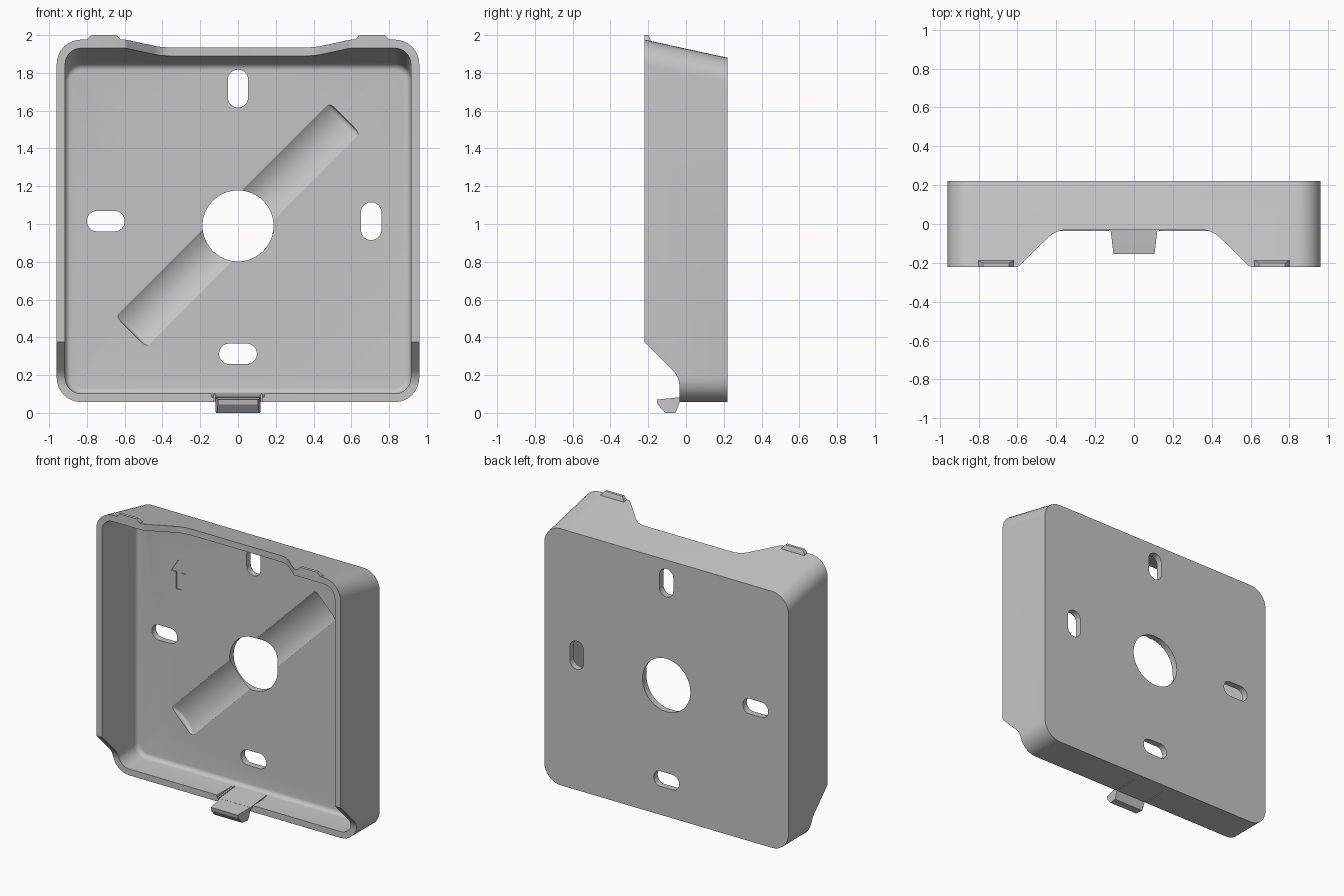
import bpy, bmesh, math
from mathutils import Vector

if "Cube" in bpy.data.objects:
    bpy.data.objects.remove(bpy.data.objects["Cube"])

grey = bpy.data.materials.new("light grey plastic")
grey.use_nodes = True
colour = (0.56, 0.56, 0.56, 1)
grey.diffuse_color = colour
grey.node_tree.nodes["Principled BSDF"].inputs["Base Color"].default_value = colour


def fillet(pts, radii, n=8):
    """Round the corners of a 2D polygon; a zero radius keeps the corner."""
    out = []
    for i, (p, r) in enumerate(zip(pts, radii)):
        p = Vector(p)
        if r == 0:
            out.append(p)
            continue
        u = (Vector(pts[i - 1]) - p).normalized()
        v = (Vector(pts[(i + 1) % len(pts)]) - p).normalized()
        half = u.angle(v) / 2
        centre = p + (u + v).normalized() * r / math.sin(half)
        t = r / math.tan(half)
        a, b = p + u * t - centre, p + v * t - centre
        start = math.atan2(a.y, a.x)
        sweep = math.remainder(math.atan2(b.y, b.x) - start, math.tau)
        for k in range(n + 1):
            angle = start + sweep * k / n
            out.append(centre + r * Vector((math.cos(angle), math.sin(angle))))
    return out


def rect(cx, cz, hx, hz, r):
    return fillet([(cx - hx, cz - hz), (cx + hx, cz - hz),
                   (cx + hx, cz + hz), (cx - hx, cz + hz)], [r] * 4)


def loft(name, rings):
    """Skin a list of equal rings of 3D points and cap both ends."""
    bm = bmesh.new()
    rows = [[bm.verts.new(p) for p in ring] for ring in rings]
    n = len(rows[0])
    for a, b in zip(rows, rows[1:]):
        for i in range(n):
            j = (i + 1) % n
            bm.faces.new((a[i], a[j], b[j], b[i]))
    bm.faces.new(rows[0])
    bm.faces.new(rows[-1])
    bmesh.ops.recalc_face_normals(bm, faces=bm.faces)
    mesh = bpy.data.meshes.new(name)
    bm.to_mesh(mesh)
    bm.free()
    mesh.materials.append(grey)
    ob = bpy.data.objects.new(name, mesh)
    bpy.context.collection.objects.link(ob)
    return ob


def prism(name, pts, axis, a, b):
    """Extrude a 2D outline along one axis from a to b."""
    def place(p, t):
        q = list(p)
        q.insert(axis, t)
        return q
    return loft(name, [[place(p, t) for p in pts] for t in (a, b)])


def activate(ob):
    bpy.ops.object.select_all(action='DESELECT')
    ob.select_set(True)
    bpy.context.view_layer.objects.active = ob


def cut(ob, cutter):
    mod = ob.modifiers.new("cut", 'BOOLEAN')
    mod.operation = 'DIFFERENCE'
    mod.solver = 'EXACT'
    mod.object = cutter
    activate(ob)
    bpy.ops.object.modifier_apply(modifier=mod.name)
    bpy.data.objects.remove(cutter)


FRONT, BACK, FLOOR = -0.22, 0.22, 0.175
WALL, CORNER, ROUND = 0.045, 0.13, 0.03


def shell_ring(y, inset):
    """Rounded outline of the box at depth y; the top slopes down to the back."""
    top = 1.976 - 0.096 * (y - FRONT) / (BACK - FRONT) - inset
    low = 0.057 + inset
    outline = rect(0, (top + low) / 2, 0.96 - inset, (top - low) / 2, CORNER - inset)
    return [(p.x, y, p.y) for p in outline]


# Box and its hollow, with a rounded edge around the floor
box = loft("mounting_box", [shell_ring(FRONT, 0), shell_ring(BACK, 0)])
hollow = [shell_ring(FRONT - 0.05, WALL)]
for k in range(7):
    a = k / 6 * math.pi / 2
    hollow.append(shell_ring(FLOOR - ROUND + ROUND * math.sin(a),
                             WALL + ROUND * (1 - math.cos(a))))
cut(box, loft("hollow", hollow))

# Notch in the top wall
notch = fillet([(-0.8, -0.23), (-0.595, FRONT), (-0.402, -0.03),
                (0.402, -0.03), (0.595, FRONT), (0.8, -0.23)],
               [0, 0.03, 0.14, 0.14, 0.03, 0])
cut(box, prism("top_notch", notch, 2, 1.7, 2.1))

# Step across the lower front
step = fillet([(-0.4, 0.555), (-0.035, 0.19), (-0.035, -0.1), (-0.4, -0.1)],
              [0, 0.12, 0, 0])
cut(box, prism("lower_step", step, 0, -1.1, 1.1))

# Diagonal cable groove in the floor, with rounded ends
depth, half_width, end_round = 0.035, 0.115, 0.02
R = (half_width ** 2 + depth ** 2) / (2 * depth)
along, across = Vector((1, 0, 1)).normalized(), Vector((1, 0, -1)).normalized()
middle = Vector((0, FLOOR + depth - R, 0.995))
ends = [(0.8 - end_round * (1 - math.cos(a)), R - end_round * (1 - math.sin(a)))
        for a in (math.pi / 2 * k / 5 for k in range(6))]
sections = [(-s, r) for s, r in ends] + ends[::-1]
cut(box, loft("cable_groove", [
    [middle + along * s + across * r * math.cos(a) + Vector((0, r * math.sin(a), 0))
     for a in (math.tau * k / 96 for k in range(96))] for s, r in sections]))

# Cable hole and screw slots through the back plate
hole = [(0.188 * math.cos(math.tau * k / 64), 0.99 + 0.188 * math.sin(math.tau * k / 64))
        for k in range(64)]
cut(box, prism("cable_hole", hole, 1, 0, 0.3))
for x, z, hx, hz in [(0, 1.717, 0.054, 0.1), (0, 0.313, 0.1, 0.054),
                     (-0.7, 1.015, 0.1, 0.054), (0.705, 1.015, 0.054, 0.1)]:
    cut(box, prism("screw_slot", rect(x, z, hx, hz, 0.0535), 1, 0, 0.3))

# Shallow arrow mark
right_side = [(0.02, 1.363), (0.02, 1.483), (0.06, 1.483)]
arrow = right_side + [(0, 1.577)] + [(-x, z) for x, z in reversed(right_side)]
cut(box, prism("arrow_mark", [(x - 0.588, z) for x, z in arrow], 1, 0, FLOOR + 0.006))

# Sloped channel behind the clip, with a slit on both sides
channel = [(-0.05, 0.0815), (0.145, 0.102), (0.145, 0.13), (-0.05, 0.13)]
cut(box, prism("clip_channel", channel, 0, -0.14, 0.14))
for s in (-1, 1):
    slit = [(s * x, y) for x, y in ((0.122, -0.05), (0.128, -0.05),
                                    (0.128, 0.145), (0.122, 0.145))]
    cut(box, prism("clip_slit", slit, 2, 0, 0.15))

# Spring clip, narrowing towards its tip
clip_side = [(-0.155, 0.07), (-0.15, 0.045), (-0.11, 0.0), (-0.055, 0.0),
             (-0.036, 0.05), (-0.03, 0.065), (0.0, 0.065), (0.0, 0.084),
             (-0.035, 0.0825)]
clip = loft("spring_clip", [[(s * (0.12 + 0.12 * min(y + 0.035, 0)), y, z)
                             for y, z in clip_side] for s in (-1, 1)])

# Two hooks on the top edge
parts = [box, clip]
for side, s in (("left", 1), ("right", -1)):
    rings = []
    for z, hx, y in ((1.955, 0.095, -0.185), (1.976, 0.09, -0.188), (2.0, 0.068, -0.2)):
        rings.append([(s * 0.71 - hx, FRONT, z), (s * 0.71 + hx, FRONT, z),
                      (s * 0.71 + hx, y, z), (s * 0.71 - hx, y, z)])
    parts.append(loft(side + "_top_hook", rings))

for ob in parts:
    activate(ob)
    bpy.ops.object.shade_smooth_by_angle(angle=math.radians(30))
